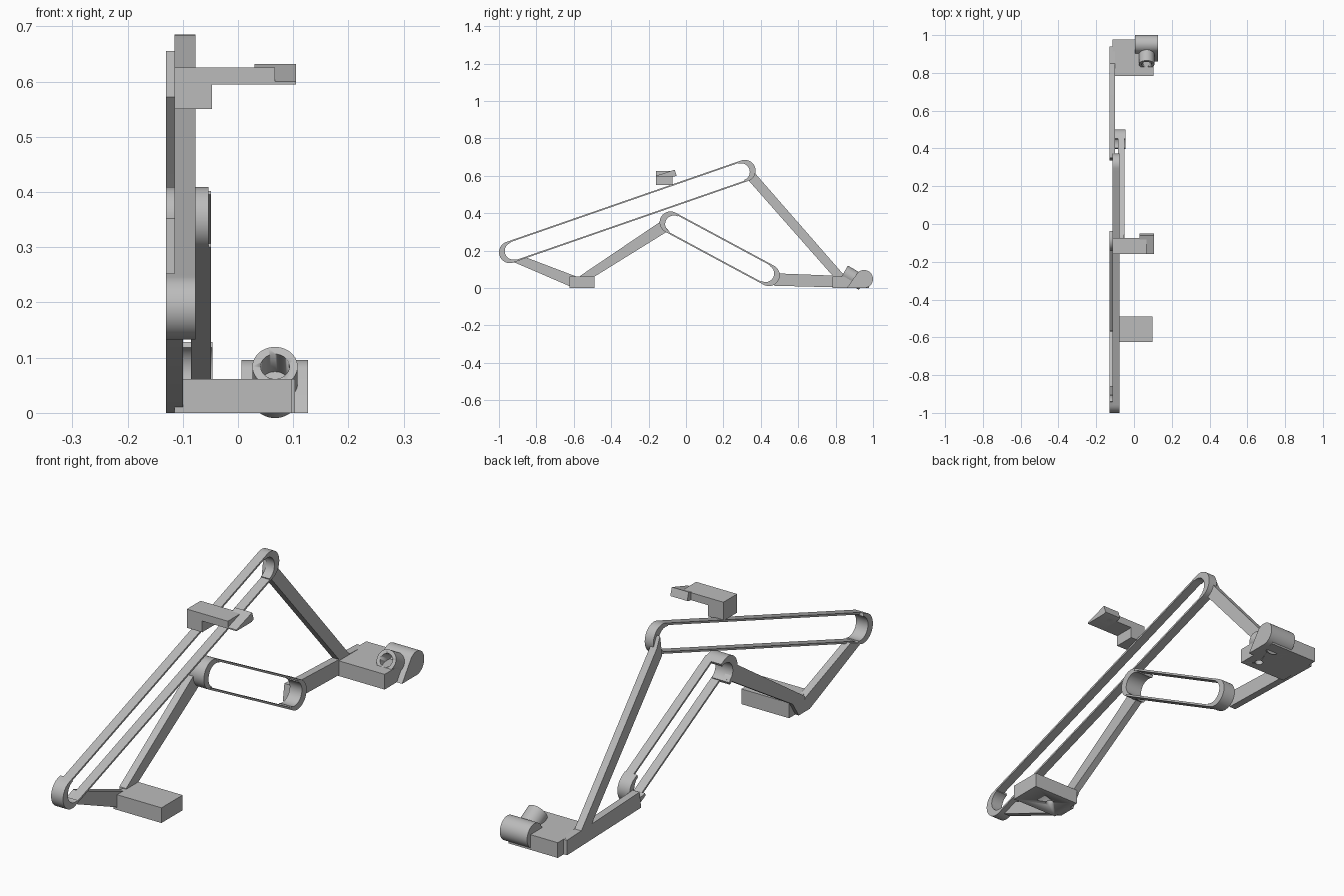
import bpy, bmesh, math
from mathutils import Vector

cube = bpy.data.objects.get("Cube")
if cube:
    bpy.data.objects.remove(cube, do_unlink=True)

grey = bpy.data.materials.new("plain grey")
grey.use_nodes = True
COLOUR = (0.5, 0.5, 0.5, 1)
grey.diffuse_color = COLOUR
grey.node_tree.nodes["Principled BSDF"].inputs["Base Color"].default_value = COLOUR


def finish(obj):
    obj.data.materials.clear()
    obj.data.materials.append(grey)
    bpy.ops.object.select_all(action='DESELECT')
    obj.select_set(True)
    bpy.context.view_layer.objects.active = obj
    bpy.ops.object.shade_smooth_by_angle(angle=math.radians(30))
    return obj


def prism(name, profile, x0, x1):
    """Extrude a side profile of (y, z) points from x0 to x1."""
    bm = bmesh.new()
    face = bm.faces.new([bm.verts.new((x0, y, z)) for y, z in profile])
    new = bmesh.ops.extrude_face_region(bm, geom=[face])["geom"]
    moved = [v for v in new if isinstance(v, bmesh.types.BMVert)]
    bmesh.ops.translate(bm, verts=moved, vec=(x1 - x0, 0, 0))
    bmesh.ops.recalc_face_normals(bm, faces=bm.faces)
    mesh = bpy.data.meshes.new(name)
    bm.to_mesh(mesh)
    bm.free()
    obj = bpy.data.objects.new(name, mesh)
    bpy.context.collection.objects.link(obj)
    return finish(obj)


def box(name, x0, x1, y0, y1, z0, z1):
    return prism(name, [(y0, z0), (y1, z0), (y1, z1), (y0, z1)], x0, x1)


def cylinder(name, start, end, radius):
    a, b = Vector(start), Vector(end)
    bpy.ops.mesh.primitive_cylinder_add(vertices=40, radius=radius, depth=(b - a).length,
                                        location=(a + b) / 2)
    obj = bpy.context.object
    obj.name = name
    obj.rotation_euler = (b - a).to_track_quat('Z', 'Y').to_euler()
    return finish(obj)


def cut(obj, cutter):
    mod = obj.modifiers.new("hole", 'BOOLEAN')
    mod.operation = 'DIFFERENCE'
    mod.solver = 'EXACT'
    mod.object = cutter
    cutter.hide_render = True
    cutter.hide_set(True)
    cutter.display_type = 'WIRE'


R = 0.058       # outer radius of the loop ends
INNER = 0.046   # radius of the slot ends
SHIFT = 0.02    # slot end centre, set inward
BAND = 0.008    # thickness of the straight strands


def end_cap(name, centre, outward, x0, x1):
    """Crescent end of a slotted loop."""
    c, d = Vector(centre), Vector(outward).normalized()
    n = Vector((-d.y, d.x))
    turns = [math.pi * (i / 20 - 0.5) for i in range(21)]
    pts = [c - d * SHIFT - n * R]
    pts += [c + (d * math.cos(t) + n * math.sin(t)) * R for t in turns]
    pts += [c - d * SHIFT + n * R]
    pts += [c - d * SHIFT + (d * math.cos(t) + n * math.sin(t)) * INNER for t in reversed(turns)]
    return prism(name, [tuple(p) for p in pts], x0, x1)


def loop(name, low, high, low_x, high_x, strand_x):
    """Two end caps joined by two thin parallel strands."""
    a, b = Vector(low), Vector(high)
    d = (b - a).normalized()
    n = Vector((-d.y, d.x))
    end_cap(name + "_lower_end", a, -d, *low_x)
    end_cap(name + "_upper_end", b, d, *high_x)
    for label, s in (("top", 1), ("bottom", -1)):
        o, i = n * R * s, n * (R - BAND) * s
        prism(name + "_strand_" + label, [tuple(p) for p in (a + o, b + o, b + i, a + i)], *strand_x)
    return d


# Slotted loops
LONG_LOW, LONG_HIGH = (-0.942, 0.191), (0.314, 0.627)
SHORT_LOW, SHORT_HIGH = (0.443, 0.068), (-0.083, 0.351)
long_dir = loop("long_loop", LONG_LOW, LONG_HIGH,
                (-0.115, -0.077), (-0.115, -0.077), (-0.115, -0.077))
short_dir = loop("short_loop", SHORT_LOW, SHORT_HIGH,
                 (-0.085, -0.046), (-0.08, -0.053), (-0.085, -0.049))

# Crescent brackets that carry the loops on the arms
end_cap("long_loop_front_bracket", LONG_LOW, -long_dir, -0.13, -0.115)
end_cap("short_loop_upper_bracket", SHORT_HIGH, short_dir, -0.13, -0.08)
end_cap("short_loop_lower_bracket", SHORT_LOW, -short_dir, -0.1, -0.085)

# Arms
ARM = (-0.13, -0.1)
prism("front_short_arm", [(-0.86, 0.165), (-0.57, 0.055), (-0.55, 0), (-0.6, 0), (-0.925, 0.14)], *ARM)
prism("front_long_arm", [(-0.139, 0.353), (-0.567, 0.064), (-0.57, 0), (-0.53, 0),
                         (-0.492, 0.059), (-0.092, 0.307)], *ARM)
prism("rear_long_arm", [(0.337, 0.572), (0.78, 0.07), (0.82, 0.02), (0.87, 0.04),
                        (0.372, 0.61), (0.35, 0.655)], *ARM)
prism("rear_short_arm", [(0.48, 0.078), (0.94, 0.06), (0.94, 0), (0.47, 0.012)], *ARM)

# Front foot with a blind hole underneath
front_foot = box("front_foot", -0.115, 0.097, -0.624, -0.49, 0, 0.061)
cut(front_foot, cylinder("front_foot_cutter", (-0.03, -0.555, -0.02), (-0.03, -0.555, 0.03), 0.016))

# Rear foot with a blind hole underneath
rear_foot = box("rear_foot", -0.115, 0.103, 0.783, 0.978, 0, 0.061)
cut(rear_foot, cylinder("rear_foot_cutter", (0.05, 0.83, -0.02), (0.05, 0.83, 0.03), 0.016))

# Rounded rear roller housing
arc = [math.radians(a) for a in range(-90, 136, 9)]
prism("rear_roller", [(0.86, 0)] + [(0.952 + 0.048 * math.cos(t), 0.048 + 0.048 * math.sin(t))
                                    for t in arc], 0.006, 0.127)

# Angled socket tube
tube = cylinder("socket_tube", (0.067, 0.845, 0.084), (0.067, 0.945, 0.026), 0.041)
cut(tube, cylinder("socket_cutter", (0.067, 0.825, 0.0956), (0.067, 0.9, 0.052), 0.026))

# Floating upper clip with its wedge
prism_y = (-0.16, -0.073)
box("clip_block", -0.115, -0.047, *prism_y, 0.55, 0.625)
box("clip_bar", -0.05, 0.067, *prism_y, 0.595, 0.625)
prism("clip_wedge", [(-0.16, 0.595), (-0.065, 0.595), (-0.05, 0.6), (-0.06, 0.632), (-0.16, 0.6)],
      0.03, 0.105)
